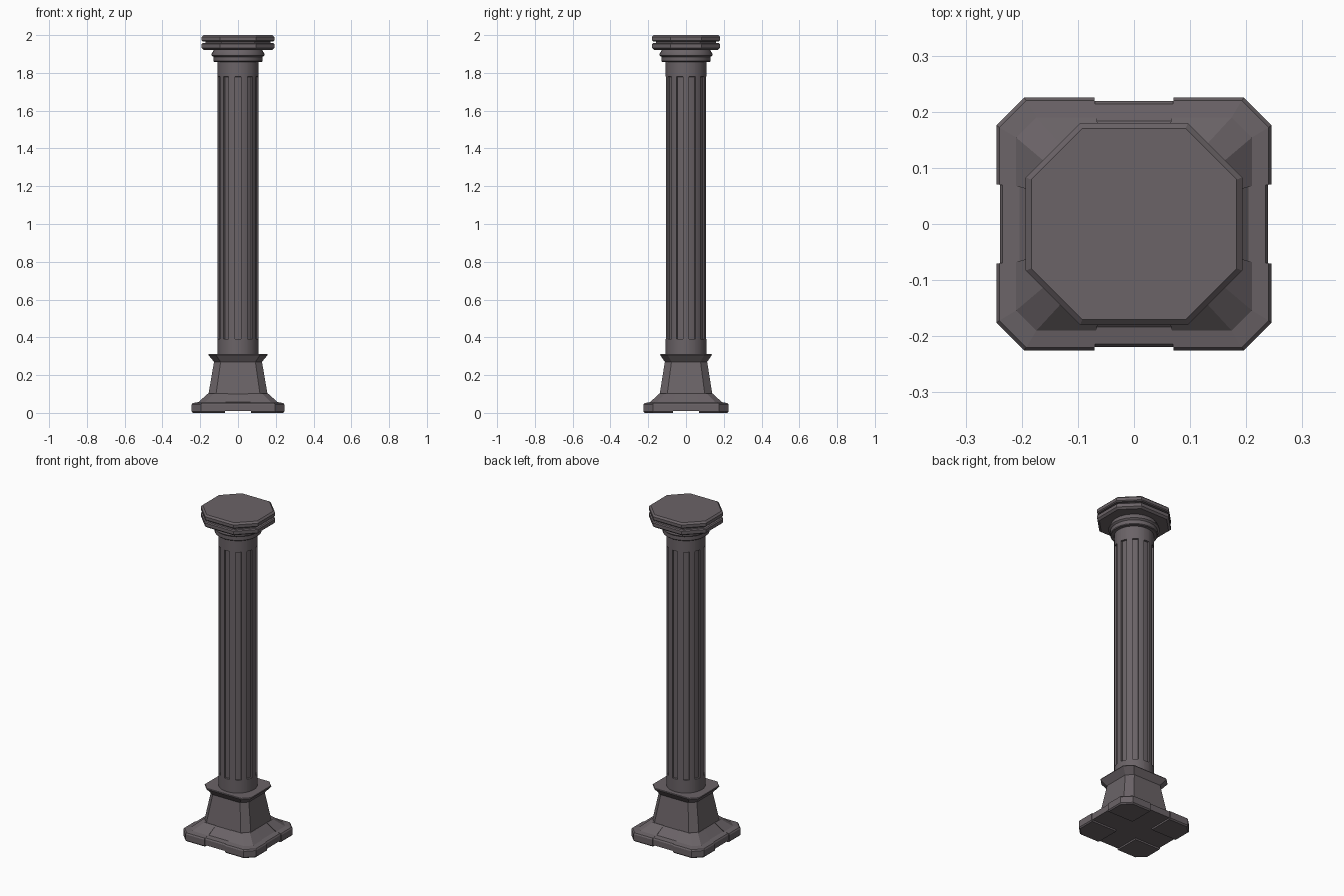
import bpy, bmesh, math

if "Cube" in bpy.data.objects:
    bpy.data.objects.remove(bpy.data.objects["Cube"])

stone = bpy.data.materials.new("grey_stone")
stone.diffuse_color = (0.145, 0.125, 0.135, 1)
stone.use_nodes = True
stone.node_tree.nodes["Principled BSDF"].inputs["Base Color"].default_value = stone.diffuse_color


def loft(name, rings, smooth=False):
    """Skin a stack of equal-length rings and cap both ends."""
    bm = bmesh.new()
    vs = [[bm.verts.new(p) for p in r] for r in rings]
    n = len(vs[0])
    for a, b in zip(vs, vs[1:]):
        for i in range(n):
            j = (i + 1) % n
            bm.faces.new((a[i], a[j], b[j], b[i]))
    bm.faces.new(vs[0][::-1])
    bm.faces.new(vs[-1])
    me = bpy.data.meshes.new(name)
    bm.to_mesh(me)
    bm.free()
    me.materials.append(stone)
    ob = bpy.data.objects.new(name, me)
    bpy.context.collection.objects.link(ob)
    if smooth:
        bpy.context.view_layer.objects.active = ob
        ob.select_set(True)
        bpy.ops.object.shade_smooth_by_angle(angle=math.radians(35))
        ob.select_set(False)
    return ob


def octagon(hx, hy, c, z):
    """Rectangle with cut corners, counter-clockwise."""
    q = [(hx, hy - c), (hx - c, hy)]
    pts = q + [(-x, y) for x, y in q[::-1]]
    pts += [(-x, -y) for x, y in pts]
    return [(x, y, z) for x, y in pts]


def notched(hx, hy, c, g, d, z):
    """Cut-corner rectangle with a shallow recess in each side."""
    q = [(hx - d, g), (hx, g), (hx, hy - c), (hx - c, hy), (g, hy), (g, hy - d)]
    pts = q + [(-x, y) for x, y in q[::-1]]
    pts += [(-x, -y) for x, y in pts]
    return [(x, y, z) for x, y in pts]


# Plinth foot with four corner blocks and recessed middles
foot = loft("plinth_foot", [
    notched(.239, .218, .046, .070, .006, 0),
    notched(.245, .225, .049, .070, .006, .007),
    notched(.245, .225, .049, .070, .006, .044),
    notched(.240, .220, .048, .070, .006, .052),
    notched(.210, .190, .036, .068, .006, .057),
    notched(.158, .140, .030, .052, .003, .103),
])

# Shallow cross cut under the foot
for name, sx, sy in (("slot_cutter_x", .6, .138), ("slot_cutter_y", .138, .6)):
    cut = loft(name, [[(x * sx / 2, y * sy / 2, z) for x, y in
                       ((1, 1), (-1, 1), (-1, -1), (1, -1))] for z in (-.02, .010)])
    cut.hide_render = True
    cut.hide_set(True)
    m = foot.modifiers.new(name, 'BOOLEAN')
    m.operation = 'DIFFERENCE'
    m.solver = 'EXACT'
    m.object = cut

# Tapered pedestal with flared lip
loft("pedestal", [
    octagon(.157, .140, .040, .095),
    octagon(.127, .112, .035, .270),
    octagon(.157, .137, .040, .307),
    octagon(.155, .135, .040, .312),
])

# Fluted shaft: ten flutes, one facing the front
FLUTES, SUB = 10, 8


def shaft_ring(z, depth):
    out = []
    for f in range(FLUTES):
        mid = -math.pi / 2 + f * 2 * math.pi / FLUTES
        half = math.pi / FLUTES
        for t, cut in ((-.5, 0), (-.49, 1), (0, 1), (.49, 1), (.5, 0), (.83, 0), (1.17, 0)):
            a = mid + t * half
            r = .108 - depth * cut
            out.append((r * math.cos(a), r * math.sin(a), z))
    return out


loft("fluted_shaft", [
    shaft_ring(.29, 0), shaft_ring(.390, 0), shaft_ring(.391, .010),
    shaft_ring(1.779, .010), shaft_ring(1.780, 0), shaft_ring(1.88, 0),
], smooth=True)

# Round collar under the capital
loft("capital_collar", [
    [(r * math.cos(k * math.pi / 12), r * math.sin(k * math.pi / 12), z) for k in range(24)]
    for r, z in ((.126, 1.858), (.130, 1.862), (.130, 1.885), (.140, 1.893),
                 (.140, 1.900), (.132, 1.915), (.125, 1.930))
], smooth=True)

# Octagonal capital slab with a groove round the middle
loft("capital_slab", [octagon(.193 - i, .180 - i, .097 - i * .6, z) for i, z in (
    (.012, 1.922), (0, 1.932), (0, 1.952), (.006, 1.957), (.020, 1.957),
    (.020, 1.967), (.006, 1.967), (0, 1.972), (0, 1.990), (.010, 2.0))])
